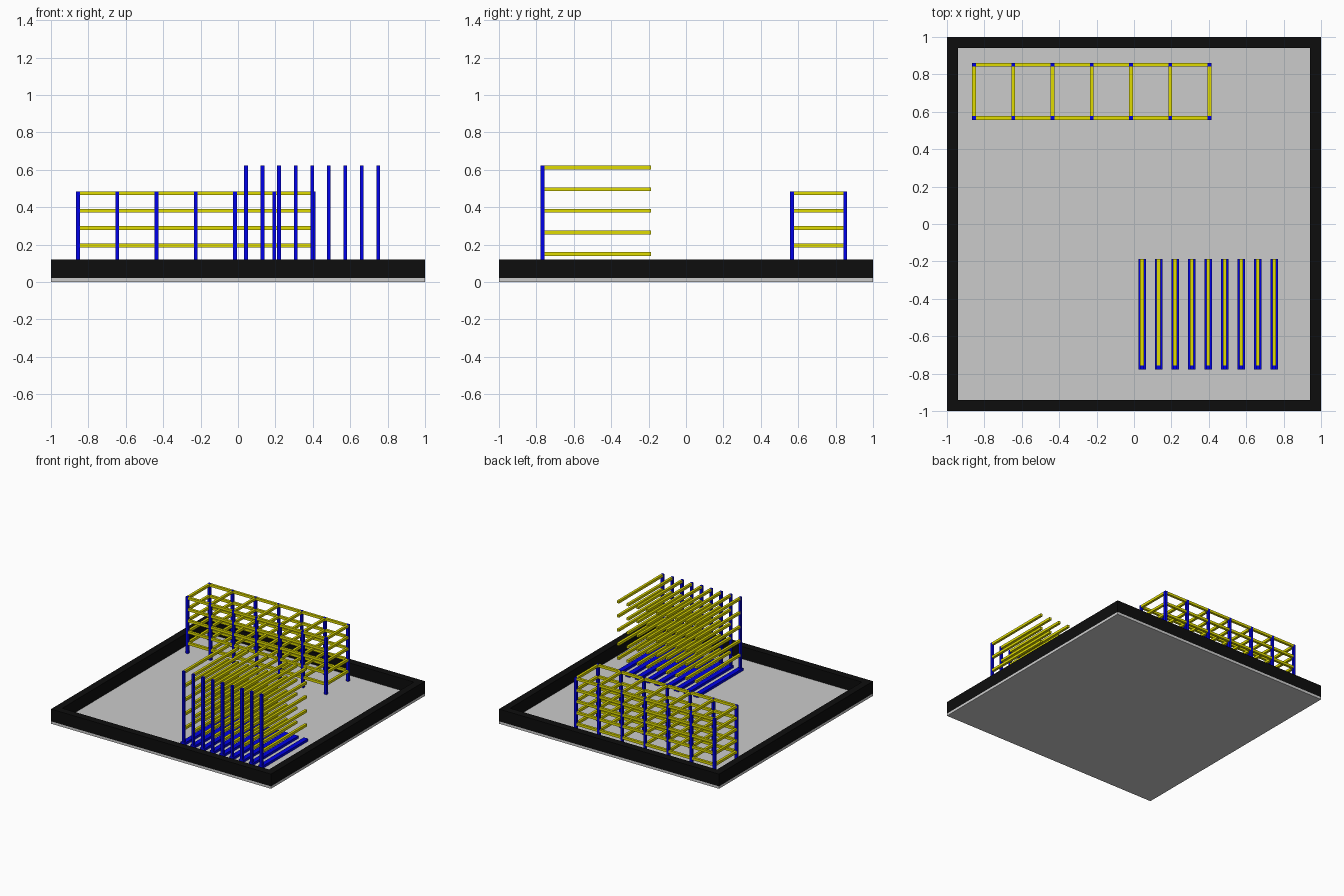
import bpy
import bmesh
from mathutils import Vector

if "Cube" in bpy.data.objects:
    bpy.data.objects.remove(bpy.data.objects["Cube"])


def material(name, rgb):
    m = bpy.data.materials.new(name)
    m.diffuse_color = (*rgb, 1)
    m.use_nodes = True
    m.node_tree.nodes["Principled BSDF"].inputs["Base Color"].default_value = m.diffuse_color
    return m


BLACK = material("black", (0.004, 0.004, 0.004))
BLUE = material("blue", (0.0, 0.0, 0.8))
YELLOW = material("yellow", (0.75, 0.72, 0.0))


def boxes(name, spans, mat=None):
    """One object made of boxes, each given as (x0, x1, y0, y1, z0, z1)."""
    bm = bmesh.new()
    for x0, x1, y0, y1, z0, z1 in spans:
        verts = bmesh.ops.create_cube(bm, size=1)["verts"]
        bmesh.ops.scale(bm, vec=(x1 - x0, y1 - y0, z1 - z0), verts=verts)
        bmesh.ops.translate(bm, vec=Vector((x0 + x1, y0 + y1, z0 + z1)) / 2, verts=verts)
    mesh = bpy.data.meshes.new(name)
    bm.to_mesh(mesh)
    bm.free()
    if mat:
        mesh.materials.append(mat)
    obj = bpy.data.objects.new(name, mesh)
    bpy.context.collection.objects.link(obj)


FLOOR, WALL_TOP, WALL = 0.02, 0.12, 0.06
H = 0.01  # half thickness of posts and beams

# Floor slab and perimeter walls
boxes("floor", [(-1, 1, -1, 1, 0, FLOOR)])
inner = 1 - WALL
boxes("walls", [
    (-1, 1, -1, -inner, FLOOR, WALL_TOP),
    (-1, 1, inner, 1, FLOOR, WALL_TOP),
    (-1, -inner, -inner, inner, FLOOR, WALL_TOP),
    (inner, 1, -inner, inner, FLOOR, WALL_TOP),
], BLACK)

# Shelf rack: two rows of seven posts, five levels of beams
xs = [-0.856 + 0.21 * i for i in range(7)]
ys = (0.567, 0.851)
rack_top = 0.484
levels = [FLOOR + (rack_top - FLOOR) * k / 5 for k in range(1, 6)]
boxes("shelf_rack_posts",
      [(x - H, x + H, y - H, y + H, FLOOR, rack_top + 0.001) for x in xs for y in ys], BLUE)
boxes("shelf_rack_long_beams",
      [(a + H, b - H, y - H, y + H, z - 2 * H, z)
       for z in levels for y in ys for a, b in zip(xs, xs[1:])], YELLOW)
boxes("shelf_rack_cross_beams",
      [(x - H, x + H, ys[0] + H, ys[1] - H, z - 2 * H, z) for z in levels for x in xs], YELLOW)

# Cantilever rack: nine columns with feet and five arms each
cols = [0.043 + 0.0884 * i for i in range(9)]
back, front = -0.777, -0.188
boxes("cantilever_feet",
      [(x - 0.02, x + 0.02, back, front, FLOOR, FLOOR + 0.02) for x in cols], BLUE)
boxes("cantilever_columns",
      [(x - H, x + H, back, back + 0.02, FLOOR + 0.02, 0.622) for x in cols], BLUE)
boxes("cantilever_arms",
      [(x - H, x + H, back + 0.02, front, z - H, z + H)
       for x in cols for z in [0.149 + 0.1158 * k for k in range(5)]], YELLOW)
